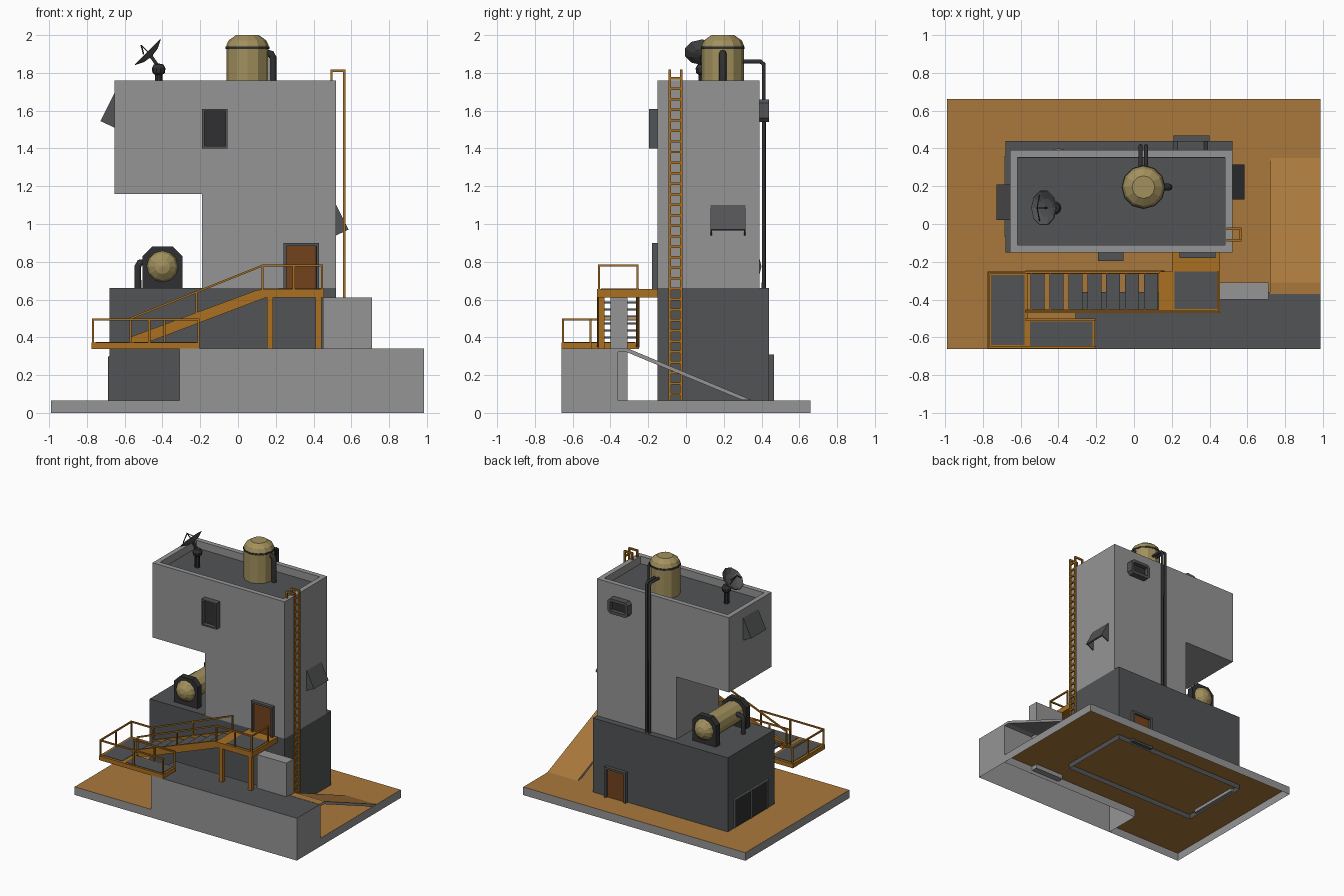
import bpy, bmesh, math
from mathutils import Vector, Matrix

if "Cube" in bpy.data.objects:
    bpy.data.objects.remove(bpy.data.objects["Cube"])


def material(name, rgb):
    m = bpy.data.materials.new(name)
    m.diffuse_color = (*rgb, 1)
    m.use_nodes = True
    m.node_tree.nodes["Principled BSDF"].inputs["Base Color"].default_value = m.diffuse_color
    return m


GREY = material("concrete", (0.30, 0.30, 0.30))
DARK = material("dark_concrete", (0.085, 0.087, 0.09))
BLACK = material("black", (0.03, 0.03, 0.032))
SAND = material("sand", (0.40, 0.19, 0.045))
ORANGE = material("orange_steel", (0.40, 0.16, 0.015))
GOLD = material("tank_gold", (0.36, 0.28, 0.11))
BROWN = material("door_brown", (0.17, 0.055, 0.012))


def finish(name, bm, *mats):
    me = bpy.data.meshes.new(name)
    bm.to_mesh(me)
    bm.free()
    for m in mats:
        me.materials.append(m)
    ob = bpy.data.objects.new(name, me)
    bpy.context.collection.objects.link(ob)
    return ob


def prism(name, pts, axis, a, b, mat=GREY, top=None, drop=None, recess=None):
    """Extrude a 2D outline along an axis. recess = (direction, margin, depth, material)."""
    bm = bmesh.new()
    put = {'x': lambda p, t: (t, p[0], p[1]), 'y': lambda p, t: (p[0], t, p[1]),
           'z': lambda p, t: (p[0], p[1], t)}[axis]
    lo, hi = ([bm.verts.new(put(p, t)) for p in pts] for t in (a, b))
    bm.faces.new(lo)
    bm.faces.new(hi)
    n = len(pts)
    for i in range(n):
        bm.faces.new((lo[i], lo[(i + 1) % n], hi[(i + 1) % n], hi[i]))
    bmesh.ops.recalc_face_normals(bm, faces=bm.faces)
    bm.normal_update()
    mats = [mat]
    if top:
        mats.append(top)
        for f in bm.faces:
            f.material_index = int(f.normal.z > 0.5)
    if recess:
        d, margin, depth, inner = recess
        d = Vector(d)
        mats.append(inner)
        f = max(bm.faces, key=lambda f: (round(f.normal.dot(d), 2), f.calc_center_median().dot(d)))
        bmesh.ops.inset_region(bm, faces=[f], thickness=margin)
        bmesh.ops.inset_region(bm, faces=[f], thickness=0.0005, depth=-depth)
        f.material_index = len(mats) - 1
    if drop:
        bmesh.ops.delete(bm, geom=[f for f in bm.faces if drop(f)], context='FACES')
    return finish(name, bm, *mats)


def box(name, x, y, z, mat=GREY, **kw):
    return prism(name, [(x[0], y[0]), (x[1], y[0]), (x[1], y[1]), (x[0], y[1])], 'z', *z, mat, **kw)


def bars(name, segs, w, mat):
    """Square bars between pairs of points."""
    bm = bmesh.new()
    for p, q in segs:
        p, q = Vector(p), Vector(q)
        d = (q - p).normalized()
        s = d.cross(Vector((0, 0, 1)) if abs(d.z) < 0.9 else Vector((0, 1, 0))).normalized()
        m = Matrix((s, d.cross(s), d)).transposed().to_4x4()
        m.translation = (p + q) / 2
        bmesh.ops.create_cube(bm, size=1, matrix=m @ Matrix.Diagonal((w, w, (q - p).length + w * 0.8, 1)))
    return finish(name, bm, mat)


def lathe(name, prof, n, loc, rot=(0, 0, 0), mat=GREY):
    bm = bmesh.new()
    rings = [[bm.verts.new((r * math.cos(2 * math.pi * i / n), r * math.sin(2 * math.pi * i / n), h))
              for i in range(n)] for r, h in prof]
    for a, b in zip(rings, rings[1:]):
        for i in range(n):
            bm.faces.new((a[i], a[(i + 1) % n], b[(i + 1) % n], b[i]))
    bmesh.ops.remove_doubles(bm, verts=bm.verts, dist=1e-5)
    bmesh.ops.recalc_face_normals(bm, faces=bm.faces)
    ob = finish(name, bm, mat)
    ob.location, ob.rotation_euler = loc, rot
    return ob


def pipe(name, pts, r, mat=BLACK):
    cu = bpy.data.curves.new(name, 'CURVE')
    cu.dimensions = '3D'
    cu.bevel_depth, cu.bevel_resolution, cu.use_fill_caps = r, 2, True
    sp = cu.splines.new('POLY')
    sp.points.add(len(pts) - 1)
    for p, c in zip(sp.points, pts):
        p.co = (*c, 1)
    cu.materials.append(mat)
    ob = bpy.data.objects.new(name, cu)
    bpy.context.collection.objects.link(ob)


def rail(name, pts, h):
    """Handrail through the points, with a post under each."""
    tops = [Vector(p) + Vector((0, 0, h)) for p in pts]
    bars(name, list(zip(tops, tops[1:])) + list(zip(pts, tops)), 0.011, ORANGE)


def open_bottom(f):
    return f.normal.z < -0.9


# Ground (open underneath) and raised platform
prism("ground", [(-.99, -.66), (-.31, -.66), (-.31, -.36), (.985, -.36), (.985, .66), (-.99, .66)],
      'z', 0, 0.065, top=SAND,
      drop=lambda f: open_bottom(f) or (f.normal.x > .9 and f.calc_center_median().x < 0)
      or (f.normal.y < -.9 and f.calc_center_median().x > 0))
box("platform", (-.31, .985), (-.66, -.36), (0, .34), top=DARK, drop=open_bottom)
prism("ramp", [(-.37, .342), (-.31, .342), (.35, .067), (.30, .067), (-.315, .322), (-.37, .322)],
      'x', .72, .985, top=SAND)
box("barrier_block", (.45, .71), (-.40, -.31), (.03, .61))

# Building
box("lower_block", (-.68, .52), (-.15, .44), (.025, .66), DARK, drop=open_bottom)
prism("tower", [(-.19, .66), (.52, .66), (.52, 1.76), (-.655, 1.76), (-.655, 1.16), (-.19, 1.16)],
      'y', -.15, .39, recess=((0, 0, 1), .056, .06, DARK))

# Doors, windows, hatch on the left wall
box("front_door", (.24, .43), (-.18, -.14), (.635, .90), DARK, recess=((0, -1, 0), .022, .018, BROWN))
box("back_door", (.21, .40), (.43, .467), (.04, .31), DARK, recess=((0, 1, 0), .024, .018, BROWN))
box("front_window", (-.19, -.055), (-.195, -.14), (1.40, 1.61), DARK, recess=((0, -1, 0), .017, .03, BLACK))
prism("back_window", [(.21, 1.56), (.23, 1.54), (.37, 1.54), (.39, 1.56), (.39, 1.64), (.37, 1.66),
                      (.23, 1.66), (.21, 1.64)], 'y', .38, .44, DARK, recess=((0, 1, 0), .025, .03, BLACK))
box("side_opening", (-.686, -.66), (-.07, .36), (.04, .30), GREY, recess=((-1, 0, 0), .014, .004, BLACK))
bars("opening_post", [((-.683, .145, .05), (-.683, .145, .29))], .012, GREY)


def awning(name, x, s, y0, y1, z, k):
    """Sloped sheet with triangular cheeks; s is the side it faces."""
    a, b, c = (x, z), (x + s * .065 * k, z - .13 * k), (x, z - .16 * k)
    prism(name + "_sheet", [a, b, (b[0] - s * .012, b[1] - .004), (x, z - .025)], 'y', y0, y1, DARK)
    for i, y in enumerate((y0, y1 - .008)):
        prism(f"{name}_cheek_{i}", [a, b, c], 'y', y, y + .008, DARK)


awning("right_awning", .52, 1, .13, .315, 1.10, 1)
awning("left_awning", -.655, -1, .02, .21, 1.69, 1.12)

# Wall ladder
segs = []
for y in (-.085, -.025):
    segs += [((.562, y, .07), (.562, y, 1.812)), ((.562, y, 1.812), (.495, y, 1.812)),
             ((.495, y, 1.812), (.495, y, 1.75))]
segs += [((.562, -.085, .10 + .0557 * i), (.562, -.025, .10 + .0557 * i)) for i in range(31)]
bars("ladder", segs, .013, ORANGE)

# Roof tank with pipes
lathe("roof_tank", [(0, 1.70), (.112, 1.70), (.112, 1.945), (.10, 1.972), (.06, 2.0), (0, 2.0)],
      12, (.05, .195, 0), mat=GOLD)
lathe("roof_tank_band", [(.112, 1.927), (.116, 1.927), (.116, 1.94), (.112, 1.94)], 12, (.05, .195, 0), mat=BLACK)
pipe("roof_tank_pipe", [(.185, .195, 1.70), (.185, .195, 1.88), (.175, .195, 1.90), (.15, .195, 1.905)], .019)
for i, x in enumerate((.035, .064)):
    pipe(f"drain_pipe_{i}", [(x, .28, 1.86), (x, .395, 1.86), (x, .412, 1.845), (x, .412, .655)], .011)

# Satellite dish
lathe("dish_mount", [(0, 1.70), (.02, 1.70), (.02, 1.79), (.033, 1.80), (.036, 1.825), (.025, 1.845), (0, 1.85)],
      10, (-.42, .085, 0), mat=BLACK)
bars("dish_arm", [((-.42, .085, 1.83), (-.458, .085, 1.885))], .018, BLACK)
lathe("dish", [(0, 0), (.05, .008), (.096, .03), (.092, .034), (.05, .014), (0, .006)],
      10, (-.455, .085, 1.888), (0, -math.pi / 4, 0), DARK)
F = (-.512, .085, 1.945)
bars("dish_feed", [((-.455, .085, 1.89), F), ((-.50, .15, 1.90), F), ((-.50, .02, 1.90), F)], .006, BLACK)

# Horizontal tank on the lower roof
T = .125
lathe("side_tank", [(0, -.275), (.04, -.265), (.072, -.24), (.085, -.21), (.085, .21), (.072, .24), (.04, .265),
                    (0, .275)], 12, (-.40, T, .775), (math.pi / 2, 0, 0), GOLD)
for i, y in enumerate((T - .19, T + .19)):
    prism(f"tank_frame_{i}", [(-.505, .655), (-.295, .655), (-.295, .83), (-.345, .88), (-.455, .88), (-.505, .83)],
          'y', y - .025, y + .025, BLACK)
pipe("side_tank_pipe", [(-.53, .03, .655), (-.53, .03, .775), (-.52, .03, .795), (-.47, .03, .80)], .018)

# Lower landing, upper landing, decks
box("landing_frame_a", (-.775, -.56), (-.66, -.25), (.338, .372), ORANGE)
box("landing_frame_b", (-.56, -.205), (-.66, -.50), (.338, .372), ORANGE)
box("landing_deck_a", (-.755, -.58), (-.64, -.27), (.36, .375), DARK)
box("landing_deck_b", (-.55, -.22), (-.645, -.515), (.36, .375), DARK)
box("upper_landing", (.13, .455), (-.47, -.25), (.612, .655), ORANGE)
box("upper_deck", (.215, .44), (-.45, -.25), (.64, .658), DARK)
box("door_bridge", (.20, .455), (-.25, -.15), (.612, .655), ORANGE)
bars("landing_posts", [((x, -.447, .35), (x, -.447, .61)) for x in (.17, .427)], .032, ORANGE)

# Stair flight
for i, y in enumerate((-.47, -.265)):
    prism(f"stringer_{i}", [(-.575, .345), (-.50, .365), (.16, .615), (.14, .655), (.10, .65), (-.575, .40)],
          'y', y, y + .018, ORANGE)
for i in range(7):
    x = -.51 + .1 * i
    box(f"tread_{i}", (x - .037, x + .037), (-.455, -.262), (.393 + .037 * i, .405 + .037 * i), DARK)

# Railings
rail("lower_rail_outer", [(-.21, -.652, .37), (-.47, -.652, .37), (-.767, -.652, .37), (-.767, -.455, .37),
                          (-.767, -.258, .37), (-.57, -.258, .37)], .125)
rail("lower_rail_inner", [(-.57, -.505, .37), (-.39, -.505, .37), (-.21, -.505, .37)], .125)
for i, y in enumerate((-.461, -.256)):
    rail(f"stair_rail_{i}", [(-.57, y, .375), (-.22, y, .515), (.13, y, .655)], .125)
rail("upper_rail", [(.13, -.461, .655), (.295, -.461, .655), (.445, -.461, .655), (.445, -.256, .655)], .125)
